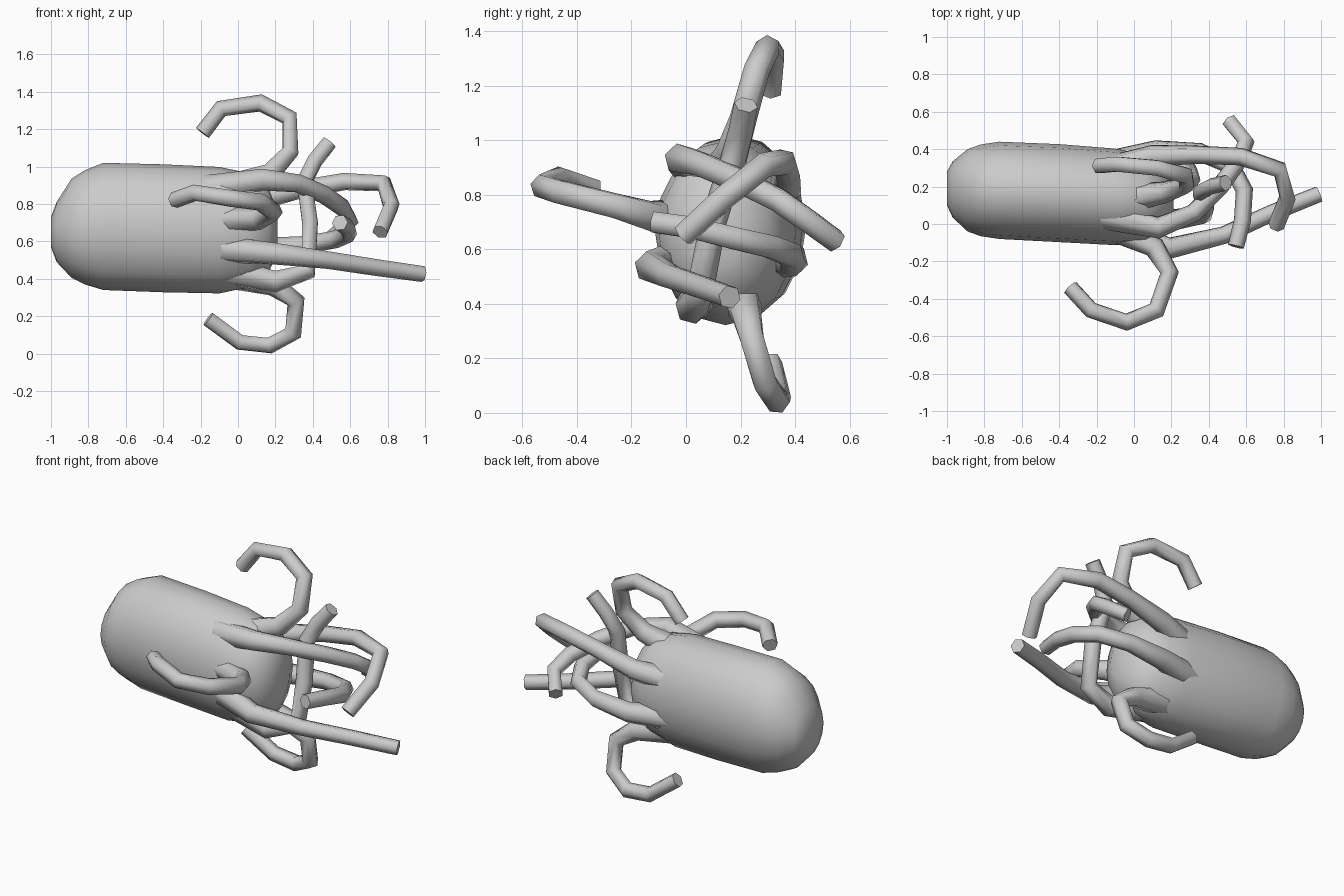
import bpy, bmesh, math
from mathutils import Vector


def finish(name, rings):
    """Skin a list of vertex rings into a closed, smooth-shaded object."""
    bm = bmesh.new()
    loops = [[bm.verts.new(p) for p in ring] for ring in rings]
    n = len(loops[0])
    for a, b in zip(loops, loops[1:]):
        for i in range(n):
            j = (i + 1) % n
            bm.faces.new((a[i], a[j], b[j], b[i]))
    bm.faces.new(loops[0])
    bm.faces.new(loops[-1])
    bmesh.ops.recalc_face_normals(bm, faces=bm.faces)
    mesh = bpy.data.meshes.new(name)
    bm.to_mesh(mesh)
    bm.free()
    ob = bpy.data.objects.new(name, mesh)
    bpy.context.collection.objects.link(ob)
    bpy.ops.object.select_all(action='DESELECT')
    ob.select_set(True)
    bpy.context.view_layer.objects.active = ob
    bpy.ops.object.shade_smooth_by_angle(angle=math.radians(70))
    return ob


def tentacle(name, path, sides=6):
    """Sweep a tapering polygon along a path with transported frames."""
    pts = [Vector(p) for p in path]
    last = len(pts) - 1
    rings, up, prev = [], None, None
    for i, p in enumerate(pts):
        t_in = (p - pts[max(i - 1, 0)]).normalized()
        t_out = (pts[min(i + 1, last)] - p).normalized()
        t = (t_in + t_out).normalized()
        if up is None:
            up = t.orthogonal().normalized()
        else:
            up = prev.rotation_difference(t) @ up
        prev = t
        side = t.cross(up)
        r = (0.08, 0.06)[i] if i < 2 else 0.053 - 0.009 * i / last
        rings.append([p + r * (math.cos(a) * up + math.sin(a) * side)
                      for a in (2 * math.pi * k / sides for k in range(sides))])
    return finish(name, rings)


# Capsule body: x, centre y, centre z, half width, half height
sections = [
    (-1.00, 0.19, 0.65, 0.09, 0.08),
    (-0.97, 0.185, 0.65, 0.15, 0.16),
    (-0.89, 0.18, 0.67, 0.22, 0.265),
    (-0.82, 0.18, 0.675, 0.245, 0.305),
    (-0.72, 0.18, 0.68, 0.26, 0.34),
    (-0.40, 0.165, 0.67, 0.262, 0.342),
    (-0.10, 0.145, 0.66, 0.258, 0.338),
    (0.06, 0.135, 0.66, 0.235, 0.305),
    (0.16, 0.13, 0.66, 0.18, 0.235),
    (0.21, 0.125, 0.65, 0.08, 0.11),
]
finish("body", [[(x, cy + ry * math.cos(a), cz + rz * math.sin(a))
                 for a in (2 * math.pi * k / 16 for k in range(16))]
                for x, cy, cz, ry, rz in sections])

# Upper tentacle curling back over the body
tentacle("tentacle_top", [
    (-0.06, 0.13, 0.88), (0.17, 0.17, 0.96), (0.28, 0.21, 1.08), (0.275, 0.26, 1.26),
    (0.12, 0.30, 1.34), (-0.09, 0.32, 1.31), (-0.19, 0.31, 1.18)])
# Lower tentacle curling back under the body
tentacle("tentacle_bottom", [
    (-0.08, 0.20, 0.43), (0.19, 0.22, 0.365), (0.31, 0.24, 0.28), (0.295, 0.29, 0.11),
    (0.17, 0.335, 0.043), (0.01, 0.34, 0.06), (-0.16, 0.31, 0.185)])
# Front tentacle curling outwards
tentacle("tentacle_front_curl", [
    (-0.16, 0.0, 0.71), (0.11, -0.125, 0.72), (0.19, -0.26, 0.76), (0.12, -0.46, 0.81),
    (-0.04, -0.525, 0.83), (-0.23, -0.46, 0.86), (-0.34, -0.34, 0.82)])
# Long straight front tentacle
tentacle("tentacle_long", [
    (-0.22, 0.02, 0.57), (0.19, -0.13, 0.535), (0.48, -0.06, 0.50),
    (0.74, 0.06, 0.46), (0.99, 0.16, 0.425)])
# Upper front tentacle sweeping across to the back
tentacle("tentacle_upper_front", [
    (-0.24, 0.06, 0.87), (0.13, -0.02, 0.93), (0.32, 0.06, 0.91), (0.46, 0.2, 0.85),
    (0.56, 0.34, 0.78), (0.6, 0.44, 0.71), (0.51, 0.55, 0.63)])
# Tentacle rising in front of the head end
tentacle("tentacle_rising", [
    (-0.1, 0.07, 0.45), (0.2, 0.02, 0.385), (0.375, 0.05, 0.44), (0.385, 0.1, 0.70),
    (0.355, 0.17, 0.92), (0.41, 0.2, 1.03), (0.49, 0.22, 1.13)])
# Upper back tentacle with a hooked end
tentacle("tentacle_upper_back", [
    (-0.2, 0.27, 0.77), (0.1, 0.365, 0.82), (0.34, 0.37, 0.88), (0.57, 0.36, 0.92),
    (0.78, 0.29, 0.91), (0.82, 0.14, 0.79), (0.76, -0.01, 0.65)])
# Lower back tentacle wrapping round to the front
tentacle("tentacle_lower_back", [
    (-0.2, 0.3, 0.57), (0.12, 0.39, 0.56), (0.35, 0.385, 0.58), (0.52, 0.31, 0.61),
    (0.59, 0.18, 0.64), (0.58, 0.02, 0.68), (0.545, -0.12, 0.70)])
